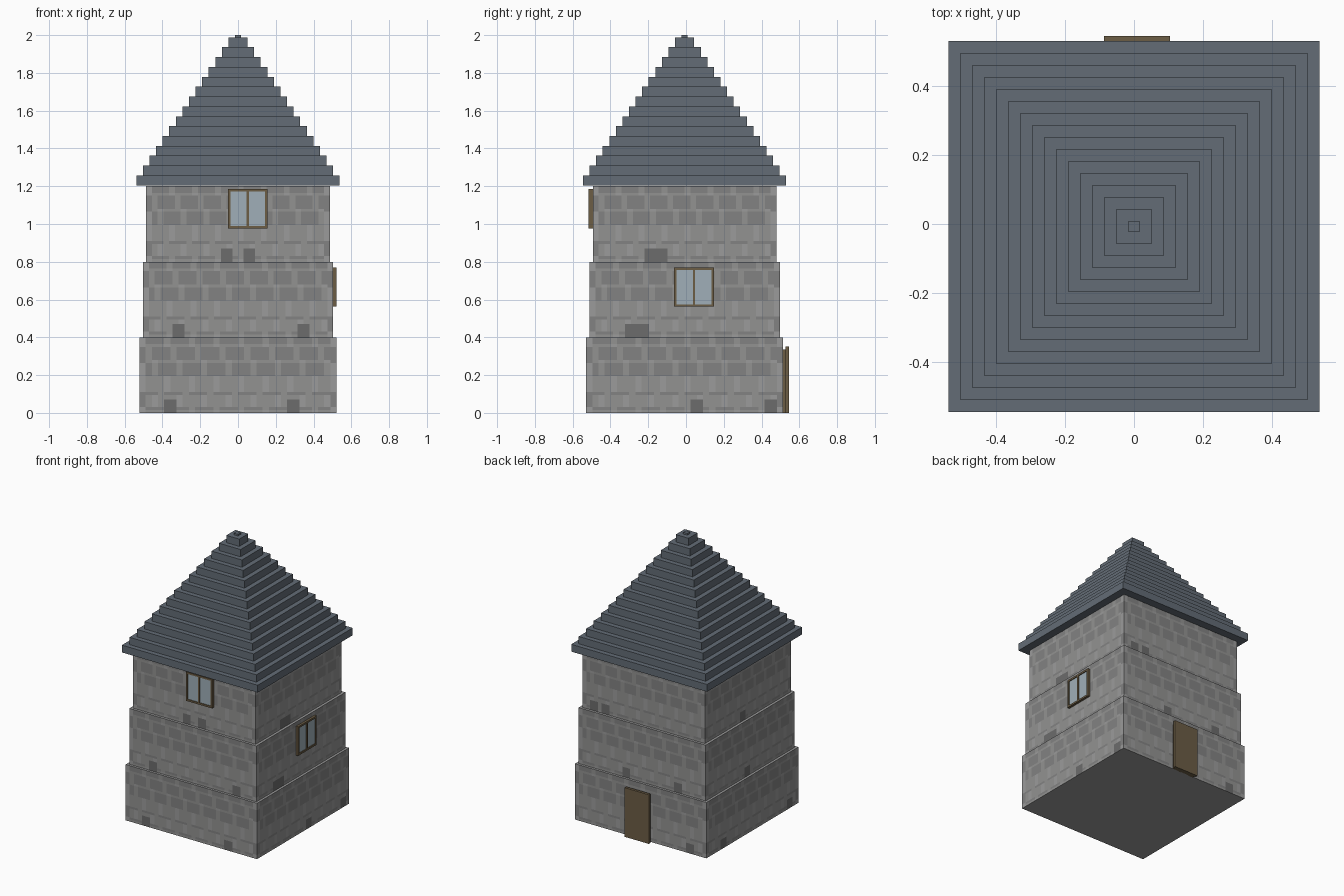
import bpy, bmesh, math
from mathutils import Matrix, Vector

if "Cube" in bpy.data.objects:
    bpy.data.objects.remove(bpy.data.objects["Cube"])

CY = -0.0075  # tower centre in y (the door sticks out at the back)


def material(name, rgb):
    m = bpy.data.materials.new(name)
    m.diffuse_color = (*rgb, 1)
    m.use_nodes = True
    m.node_tree.nodes["Principled BSDF"].inputs["Base Color"].default_value = m.diffuse_color
    return m


STONE = material("stone", (0.29, 0.29, 0.285))
JOINT = material("stone_joint", (0.225, 0.225, 0.225))
PALE = material("stone_pale", (0.33, 0.33, 0.33))
DARK = material("stone_dark", (0.15, 0.15, 0.15))
SLATE = material("slate", (0.125, 0.15, 0.18))
WOOD = material("wood", (0.15, 0.11, 0.06))
GLASS = material("glass", (0.35, 0.43, 0.48))


def finish(name, bm, mats, quarter=0):
    """Turn a bmesh into an object; quarter turns swing it to another wall."""
    bmesh.ops.recalc_face_normals(bm, faces=bm.faces)
    turn = Matrix.Rotation(quarter * math.pi / 2, 4, 'Z')
    bm.transform(Matrix.Translation((0, CY, 0)) @ turn)
    me = bpy.data.meshes.new(name)
    bm.to_mesh(me)
    bm.free()
    for m in mats:
        me.materials.append(m)
    ob = bpy.data.objects.new(name, me)
    bpy.context.collection.objects.link(ob)
    return ob


def add_box(bm, x0, x1, y0, y1, z0, z1):
    mid = Vector(((x0 + x1) / 2, (y0 + y1) / 2, (z0 + z1) / 2))
    size = Matrix.Diagonal((x1 - x0, y1 - y0, z1 - z0, 1))
    bmesh.ops.create_cube(bm, size=1, matrix=Matrix.Translation(mid) @ size)


# Stone tiers: each wall is a flat grid whose cells are coloured as masonry
ROWS = [0, 0.015, 0.03, 0.07, 0.095, 0.11, 0.18, 0.195, 0.265, 0.28, 0.35, 0.365, 0.4]
JOINT_ROWS = (1, 4, 7, 9, 11)
COLS = 32


def stone_kind(col, row, u, patches):
    if row < 3 and any(abs(u - p) < 0.033 for p in patches):
        return 3
    course = sum(row > j for j in JOINT_ROWS)
    if col in (0, COLS - 1):
        return 1 if course % 2 else 2
    if row in JOINT_ROWS:
        return 0 if (col + course) % 4 == 0 else 1
    if (col + 2 * course) % 4 == 0:
        return 2
    return 0


def tier(name, half, z, patches):
    bm = bmesh.new()
    step = 2 * half / COLS
    for k in range(4):
        turn = Matrix.Rotation(k * math.pi / 2, 3, 'Z')
        for c in range(COLS):
            u0, u1 = -half + c * step, -half + (c + 1) * step
            for r in range(len(ROWS) - 1):
                a, b = z + ROWS[r], z + ROWS[r + 1]
                f = bm.faces.new([bm.verts.new(turn @ Vector((u, -half, w)))
                                  for u, w in ((u0, a), (u1, a), (u1, b), (u0, b))])
                f.material_index = stone_kind(c, r, (u0 + u1) / 2, patches[k])
    bmesh.ops.remove_doubles(bm, verts=bm.verts, dist=1e-4)
    rim = [e for e in bm.edges if e.is_boundary]
    bmesh.ops.holes_fill(bm, edges=rim, sides=0)
    finish(name, bm, [STONE, JOINT, PALE, DARK])


# Dark stones along the foot of each tier: front, right, back, left
tier("lower_wall", 0.521, 0.0, [(-0.35, 0.295), (0.068, 0.45), (0.38,), (-0.33, 0.42)])
tier("middle_wall", 0.504, 0.4, [(-0.31, 0.345), (-0.28, -0.215), (-0.12, 0.29), (-0.04,)])
tier("upper_wall", 0.486, 0.8, [(-0.068, 0.068), (-0.18, -0.12), (-0.4, -0.3), (-0.07,)])


# Stepped roof: one continuous stair profile swept as square rings
bm = bmesh.new()
levels = []
z = 1.205
for i in range(16):
    h = 0.538 - 0.0348 * i
    top = z + 0.0522 if i < 15 else 2.0
    levels += [(h, z), (h, top)]
    z = top
rings = [[bm.verts.new((sx * h, sy * h, w))
          for sx, sy in ((-1, -1), (1, -1), (1, 1), (-1, 1))] for h, w in levels]
for lo, hi in zip(rings, rings[1:]):
    for i in range(4):
        j = (i + 1) % 4
        bm.faces.new((lo[i], lo[j], hi[j], hi[i]))
bm.faces.new(rings[0])
bm.faces.new(rings[-1])
finish("stepped_roof", bm, [SLATE])


# Windows: frame bars around two panes, built on the front wall then turned
def window(name, quarter, u0, u1, z0, z1, wall, outer):
    t = 0.013
    mid = (u0 + u1) / 2
    y0, y1 = -outer, -wall + 0.005
    bm = bmesh.new()
    for a, b in ((u0, u0 + t), (mid - 0.006, mid + 0.006), (u1 - t, u1)):
        add_box(bm, a, b, y0, y1, z0 + t, z1 - t)
    add_box(bm, u0, u1, y0, y1, z0, z0 + t)
    add_box(bm, u0, u1, y0, y1, z1 - t, z1)
    finish(name + "_frame", bm, [WOOD], quarter)
    bm = bmesh.new()
    add_box(bm, u0 + t, u1 - t, y0 + 0.006, y1, z0 + t, z1 - t)
    finish(name + "_glass", bm, [GLASS], quarter)


window("front_window", 0, -0.053, 0.155, 0.977, 1.185, 0.486, 0.508)
window("side_window", 1, -0.055, 0.155, 0.562, 0.77, 0.504, 0.521)

# Door on the back wall: backing board and slightly larger leaf
bm = bmesh.new()
add_box(bm, -0.095, 0.078, -0.536, -0.515, 0, 0.335)
finish("door_backing", bm, [WOOD], 2)
bm = bmesh.new()
add_box(bm, -0.104, 0.087, -0.5535, -0.535, 0, 0.352)
finish("door", bm, [WOOD], 2)
